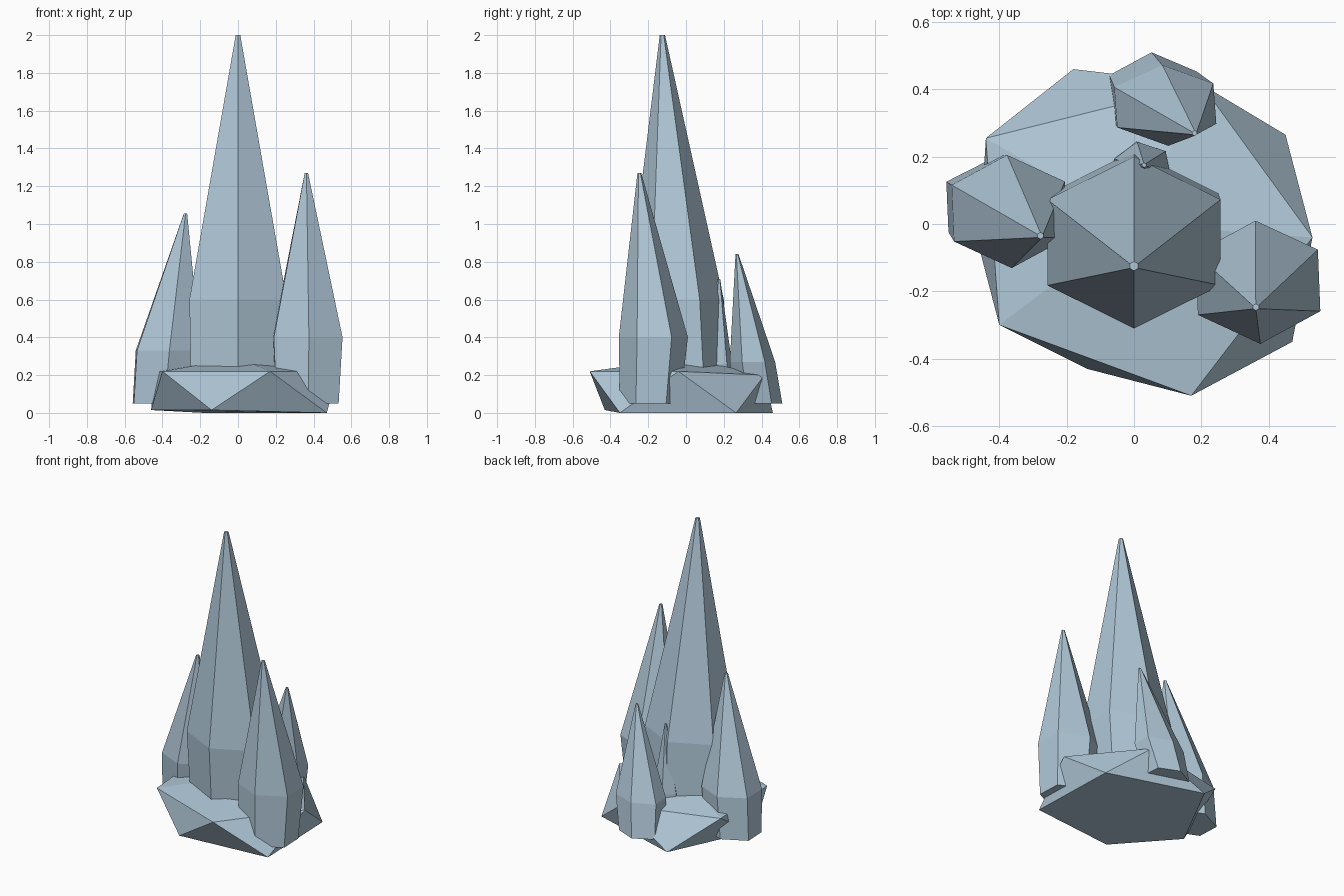
import bpy, bmesh
from math import cos, sin, radians

cube = bpy.data.objects.get("Cube")
if cube:
    bpy.data.objects.remove(cube, do_unlink=True)

# Single pale blue mineral colour
COLOUR = (0.44, 0.58, 0.69, 1.0)
mat = bpy.data.materials.new("pale_blue_crystal")
mat.use_nodes = True
mat.diffuse_color = COLOUR
bsdf = next(n for n in mat.node_tree.nodes if n.type == 'BSDF_PRINCIPLED')
bsdf.inputs["Base Color"].default_value = COLOUR
bsdf.inputs["Roughness"].default_value = 0.6


def finish(name, bm):
    bmesh.ops.recalc_face_normals(bm, faces=bm.faces)
    mesh = bpy.data.meshes.new(name)
    bm.to_mesh(mesh)
    bm.free()
    mesh.materials.append(mat)
    obj = bpy.data.objects.new(name, mesh)
    bpy.context.collection.objects.link(obj)
    return obj


def crystal(name, foot, waist, tip, turn=-90, sides=6):
    """Leaning shard; each ring is (x, y, z, x radius, y radius)."""
    bm = bmesh.new()
    rings = []
    for x, y, z, rx, ry in (foot, waist, tip):
        angles = [radians(turn + 360 * i / sides) for i in range(sides)]
        rings.append([bm.verts.new((x + rx * cos(a), y + ry * sin(a), z))
                      for a in angles])
    for low, high in zip(rings, rings[1:]):
        for i in range(sides):
            j = (i + 1) % sides
            bm.faces.new((low[i], low[j], high[j], high[i]))
    bm.faces.new(rings[0][::-1])
    bm.faces.new(rings[-1])
    return finish(name, bm)


# Faceted rock base: two staggered rings of five points and a low crown
upper = [(-0.40, -0.30, 0.22), (0.17, -0.51, 0.22), (0.53, -0.04, 0.22),
         (0.20, 0.415, 0.20), (-0.44, 0.255, 0.22)]
lower = [(-0.14, -0.43, 0.015), (0.47, -0.35, 0), (0.45, 0.265, 0),
         (-0.18, 0.46, 0), (-0.46, -0.07, 0.015)]
bm = bmesh.new()
for p in upper + lower + [(0, 0, 0.29)]:
    bm.verts.new(p)
bmesh.ops.convex_hull(bm, input=bm.verts)
finish("rock_base", bm)

# Crystal shards
crystal("main_crystal", (0, -0.025, 0.05, 0.285, 0.25),
        (0, -0.055, 0.60, 0.297, 0.255), (0, -0.125, 2.0, 0.014, 0.014))
crystal("left_crystal", (0.365, -0.19, 0.05, 0.19, 0.16),
        (0.368, -0.173, 0.40, 0.21, 0.183),
        (0.362, -0.247, 1.27, 0.01, 0.01), turn=-88)
crystal("right_crystal", (-0.395, 0.055, 0.05, 0.184, 0.15),
        (-0.37, 0.037, 0.33, 0.194, 0.168),
        (-0.278, -0.035, 1.055, 0.01, 0.01), turn=-88)
crystal("back_crystal", (0.06, 0.385, 0.05, 0.15, 0.125),
        (0.093, 0.352, 0.27, 0.17, 0.12),
        (0.18, 0.27, 0.84, 0.008, 0.008), turn=-87)
crystal("small_crystal", (0.015, 0.17, 0.05, 0.085, 0.08),
        (0.025, 0.165, 0.26, 0.09, 0.08),
        (0.03, 0.175, 0.705, 0.007, 0.007), turn=-80)
